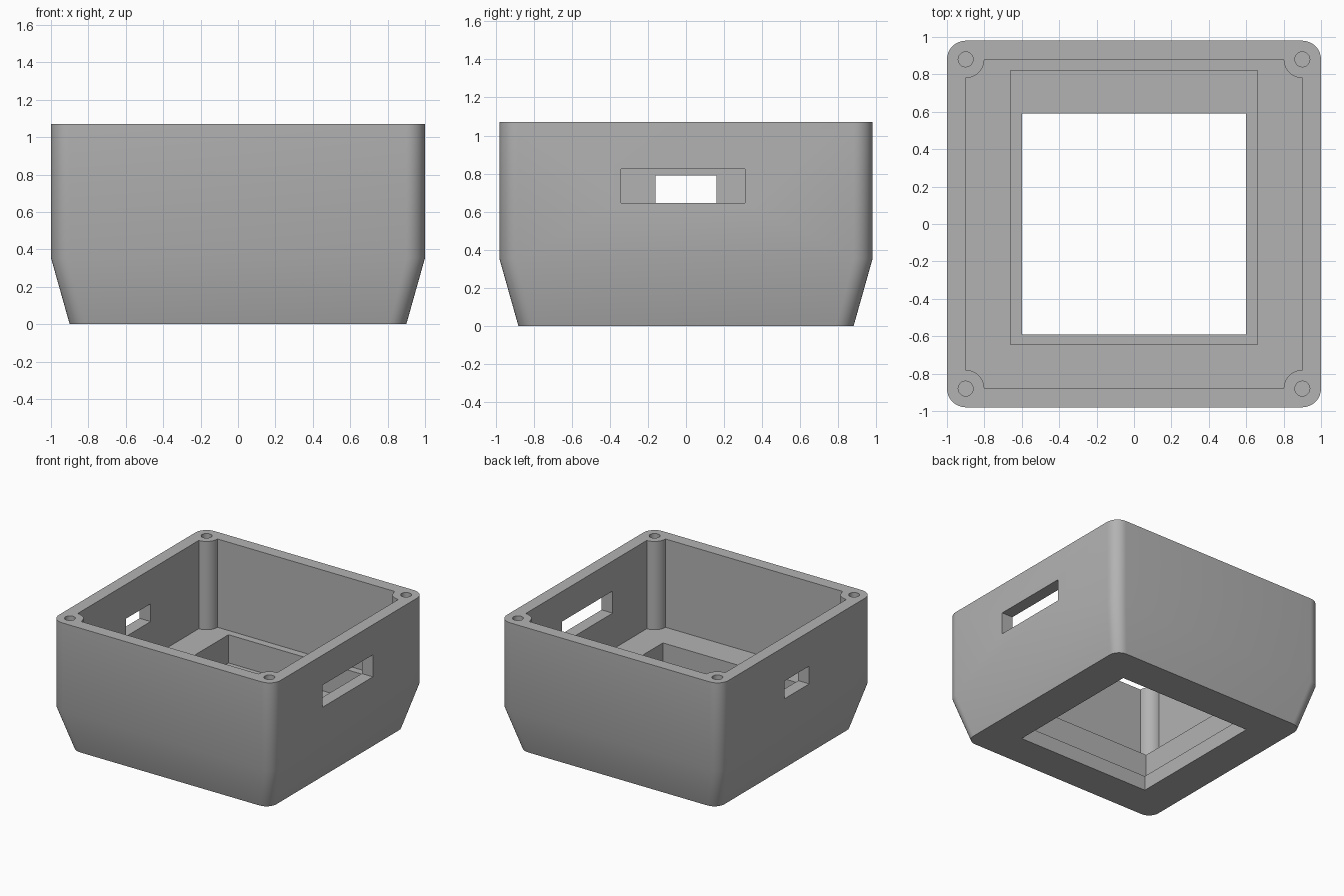
import bpy
import bmesh
from math import cos, sin, pi, radians

cube = bpy.data.objects.get("Cube")
if cube:
    bpy.data.objects.remove(cube, do_unlink=True)

HX, HY, TOP = 1.0, 0.98, 1.07      # outer half sizes and height
WALL, KINK, FLOOR, LEDGE = 0.1, 0.355, 0.35, 0.12
CORNERS = [(1, 1), (-1, 1), (-1, -1), (1, -1)]

grey = bpy.data.materials.new("grey plastic")
grey.use_nodes = True
grey.diffuse_color = (0.45, 0.45, 0.45, 1)
grey.node_tree.nodes["Principled BSDF"].inputs["Base Color"].default_value = grey.diffuse_color


def arc(cx, cy, r, start, sweep, n=8):
    return [(cx + r * cos(start + sweep * i / n), cy + r * sin(start + sweep * i / n))
            for i in range(n + 1)]


def rounded(hx, hy, r):
    """Rectangle outline with convex round corners."""
    return [p for i, (sx, sy) in enumerate(CORNERS)
            for p in arc(sx * (hx - r), sy * (hy - r), r, i * pi / 2, pi / 2)]


def notched(hx, hy, r):
    """Rectangle outline with a quarter circle bitten out of each corner."""
    return [p for i, (sx, sy) in enumerate(CORNERS)
            for p in arc(sx * hx, sy * hy, r, (i + 3) * pi / 2, -pi / 2)]


def rect(x0, x1, y0, y1):
    return [(x1, y1), (x0, y1), (x0, y0), (x1, y0)]


def loft(name, layers):
    """Solid through (outline, z) layers with equal point counts."""
    bm = bmesh.new()
    rings = [[bm.verts.new((x, y, z)) for x, y in outline] for outline, z in layers]
    for a, b in zip(rings, rings[1:]):
        for i in range(len(a)):
            j = (i + 1) % len(a)
            bm.faces.new((a[i], a[j], b[j], b[i]))
    bm.faces.new(rings[0][::-1])
    bm.faces.new(rings[-1])
    bmesh.ops.recalc_face_normals(bm, faces=bm.faces)
    mesh = bpy.data.meshes.new(name)
    bm.to_mesh(mesh)
    bm.free()
    mesh.materials.append(grey)
    obj = bpy.data.objects.new(name, mesh)
    bpy.context.collection.objects.link(obj)
    return obj


def cut(outline, z0, z1):
    """Subtract a vertical prism from the case."""
    cutter = loft("cutter", [(outline, z0), (outline, z1)])
    cutter.hide_render = True
    mod = case.modifiers.new("cut", "BOOLEAN")
    mod.operation, mod.solver, mod.object = "DIFFERENCE", "EXACT", cutter
    bpy.context.view_layer.objects.active = case
    bpy.ops.object.modifier_apply(modifier=mod.name)
    bpy.data.objects.remove(cutter, do_unlink=True)


# Outer shell with tapered base
case = loft("case_body", [
    (rounded(HX - 0.1, HY - 0.1, 0.09), 0),
    (rounded(HX, HY, 0.1), KINK),
    (rounded(HX, HY, 0.1), TOP)])

# Interior, leaving the four corner posts
ix, iy = HX - WALL, HY - WALL
cut(notched(ix, iy, 0.1), FLOOR, TOP + 0.1)

# Floor recess and screen opening
cut(rect(-0.66, 0.66, -0.645, 0.82), LEDGE, FLOOR + 0.1)
cut(rect(-0.6, 0.6, -0.59, 0.59), -0.1, LEDGE + 0.1)

# Side wall slots
cut(rect(0.8, 1.1, -0.34, 0.31), 0.645, 0.825)
cut(rect(-1.1, -0.8, -0.16, 0.16), 0.645, 0.79)

# Blind screw holes in the posts
for sx, sy in CORNERS:
    cut(arc(sx * ix, sy * iy, 0.04, 0, 2 * pi, 24)[:-1], TOP - 0.35, TOP + 0.1)

bpy.ops.object.select_all(action="DESELECT")
case.select_set(True)
bpy.context.view_layer.objects.active = case
bpy.ops.object.shade_smooth_by_angle(angle=radians(30))
